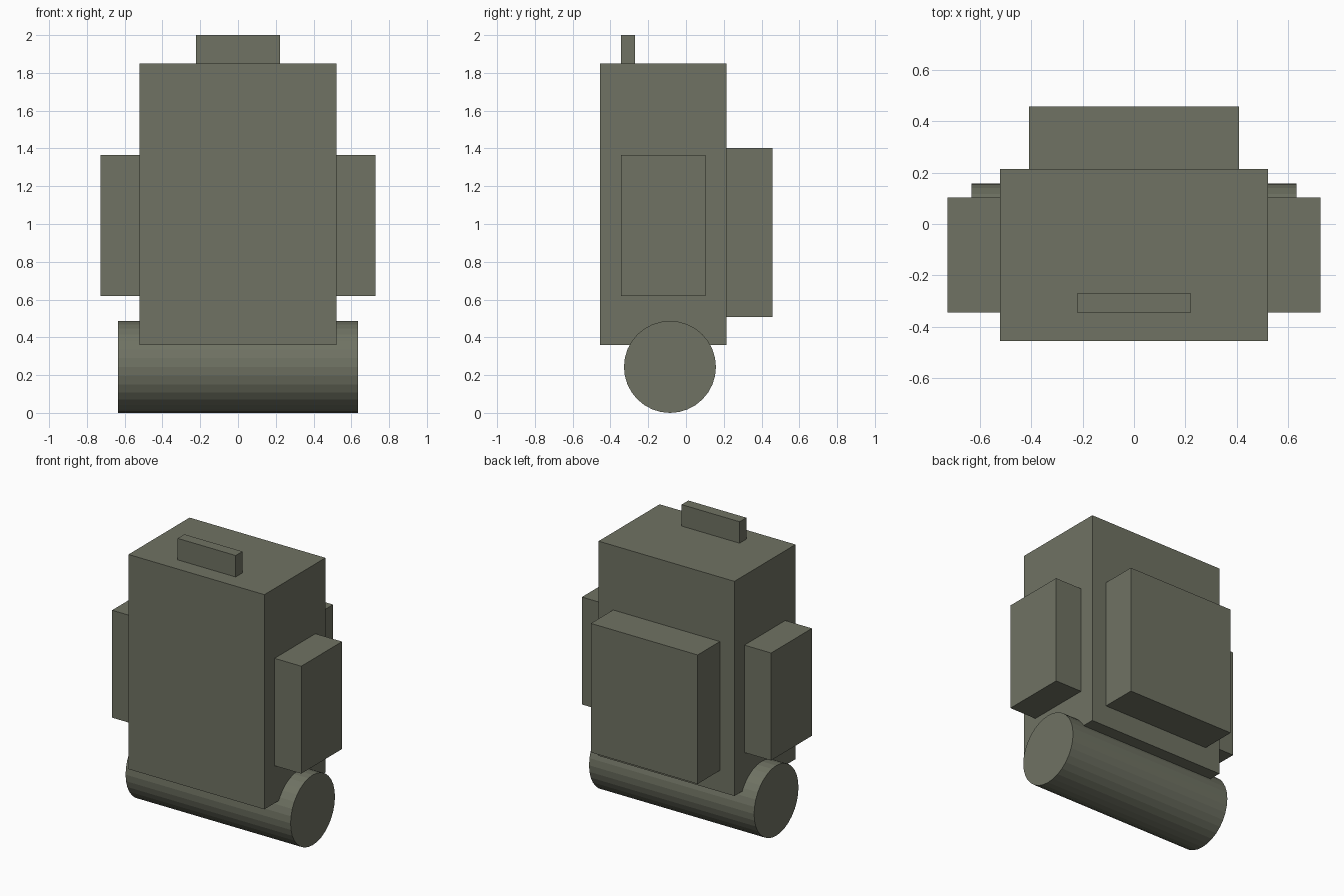
import bpy
from math import pi

if "Cube" in bpy.data.objects:
    bpy.data.objects.remove(bpy.data.objects["Cube"])

mat = bpy.data.materials.new("olive_canvas")
mat.diffuse_color = (0.16, 0.17, 0.125, 1)
mat.use_nodes = True
mat.node_tree.nodes["Principled BSDF"].inputs["Base Color"].default_value = mat.diffuse_color


def box(name, x, y, z):
    """Axis-aligned box from (min, max) ranges."""
    r = (x, y, z)
    bpy.ops.mesh.primitive_cube_add(size=1, location=[(a + b) / 2 for a, b in r])
    ob = bpy.context.object
    ob.name = name
    ob.scale = [b - a for a, b in r]
    bpy.ops.object.transform_apply(location=False, rotation=False, scale=True)
    ob.data.materials.append(mat)
    return ob


# Main pack and top handle
box("pack_body", (-0.522, 0.522), (-0.456, 0.214), (0.36, 1.851))
box("top_handle", (-0.223, 0.223), (-0.344, -0.27), (1.851, 2.0))

# Large rear pocket
box("large_pocket", (-0.41, 0.41), (0.214, 0.458), (0.507, 1.403))

# Matching side pockets
for side, x in (("left", (-0.727, -0.522)), ("right", (0.522, 0.727))):
    box(side + "_side_pocket", x, (-0.344, 0.104), (0.62, 1.366))

# Bedroll under the pack, lying along x
bpy.ops.mesh.primitive_cylinder_add(vertices=32, radius=0.2435, depth=1.268,
                                    location=(0, -0.085, 0.2435),
                                    rotation=(0, pi / 2, 0))
roll = bpy.context.object
roll.name = "bedroll"
roll.data.materials.append(mat)
